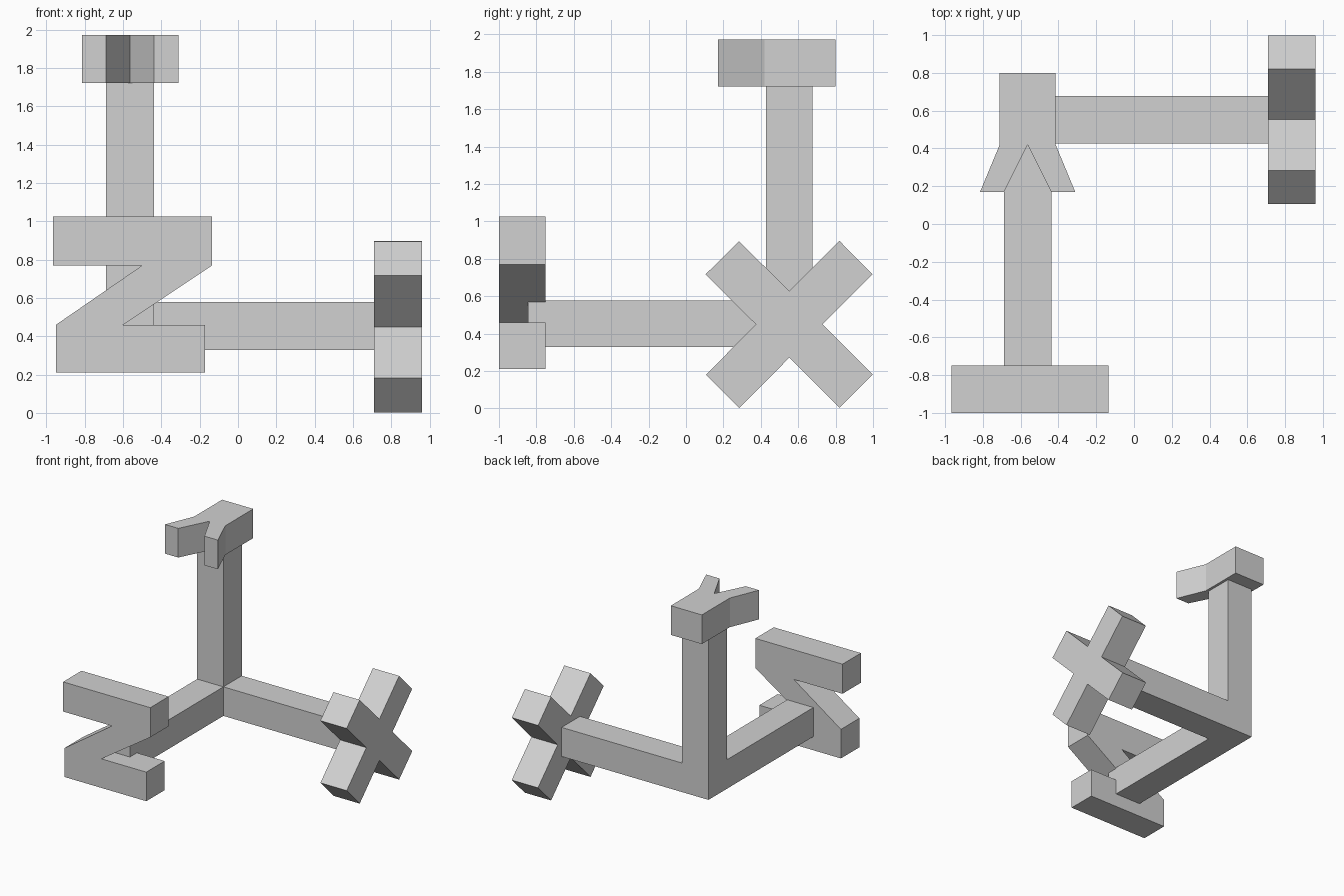
import bpy
import bmesh
from mathutils import Vector

if "Cube" in bpy.data.objects:
    bpy.data.objects.remove(bpy.data.objects["Cube"])

grey = bpy.data.materials.new("light grey")
grey.diffuse_color = (0.64, 0.64, 0.64, 1.0)
grey.use_nodes = True
grey.node_tree.nodes["Principled BSDF"].inputs["Base Color"].default_value = grey.diffuse_color


def extrude_profile(name, points, place, start, end):
    """Extrude a flat outline from start to end; place maps (u, v, depth) to xyz."""
    bm = bmesh.new()
    face = bm.faces.new([bm.verts.new(place(u, v, start)) for u, v in points])
    result = bmesh.ops.extrude_face_region(bm, geom=[face])
    offset = Vector(place(0, 0, end)) - Vector(place(0, 0, start))
    moved = [g for g in result["geom"] if isinstance(g, bmesh.types.BMVert)]
    bmesh.ops.translate(bm, verts=moved, vec=offset)
    bmesh.ops.recalc_face_normals(bm, faces=bm.faces)
    mesh = bpy.data.meshes.new(name)
    bm.to_mesh(mesh)
    bm.free()
    mesh.materials.append(grey)
    obj = bpy.data.objects.new(name, mesh)
    bpy.context.collection.objects.link(obj)
    return obj


def along_x(u, v, d):
    return (d, u, v)


def along_y(u, v, d):
    return (u, d, v)


def along_z(u, v, d):
    return (u, v, d)


def square(u, v, half=0.125):
    return [(u - half, v - half), (u + half, v - half),
            (u + half, v + half), (u - half, v + half)]


# Three square arms meeting at one corner
CX, CY, CZ = -0.563, 0.552, 0.453
extrude_profile("side_arm", square(CY, CZ), along_x, CX - 0.125, 0.80)
extrude_profile("front_arm", square(CX, CZ), along_y, CY + 0.125, -0.845)
extrude_profile("upright_arm", square(CX, CY), along_z, CZ - 0.125, 1.80)

# Diagonal cross on the side arm: one quarter repeated by rotation
cross = []
quarter = [(0.178, 0.0), (0.445, 0.268), (0.268, 0.447)]
for step in range(4):
    for u, v in quarter:
        for _ in range(step):
            u, v = -v, u
        cross.append((CY + u, 0.449 + v))
extrude_profile("cross_end", cross, along_x, 0.71, 0.96)

# Zigzag plate on the front arm
zigzag = [(-0.965, 1.025), (-0.135, 1.025), (-0.135, 0.77), (-0.60, 0.46),
          (-0.173, 0.46), (-0.173, 0.21), (-0.95, 0.21), (-0.95, 0.46),
          (-0.50, 0.77), (-0.965, 0.77)]
extrude_profile("zigzag_end", zigzag, along_y, -1.0, -0.75)

# Forked head on the upright arm: mirrored half outline
half = [(0.148, 0.80), (0.148, 0.42), (0.252, 0.17), (0.125, 0.17)]
fork = [(CX + u, v) for u, v in half] + [(CX, 0.42)]
fork += [(CX - u, v) for u, v in reversed(half)]
extrude_profile("forked_end", fork, along_z, 1.722, 1.973)
